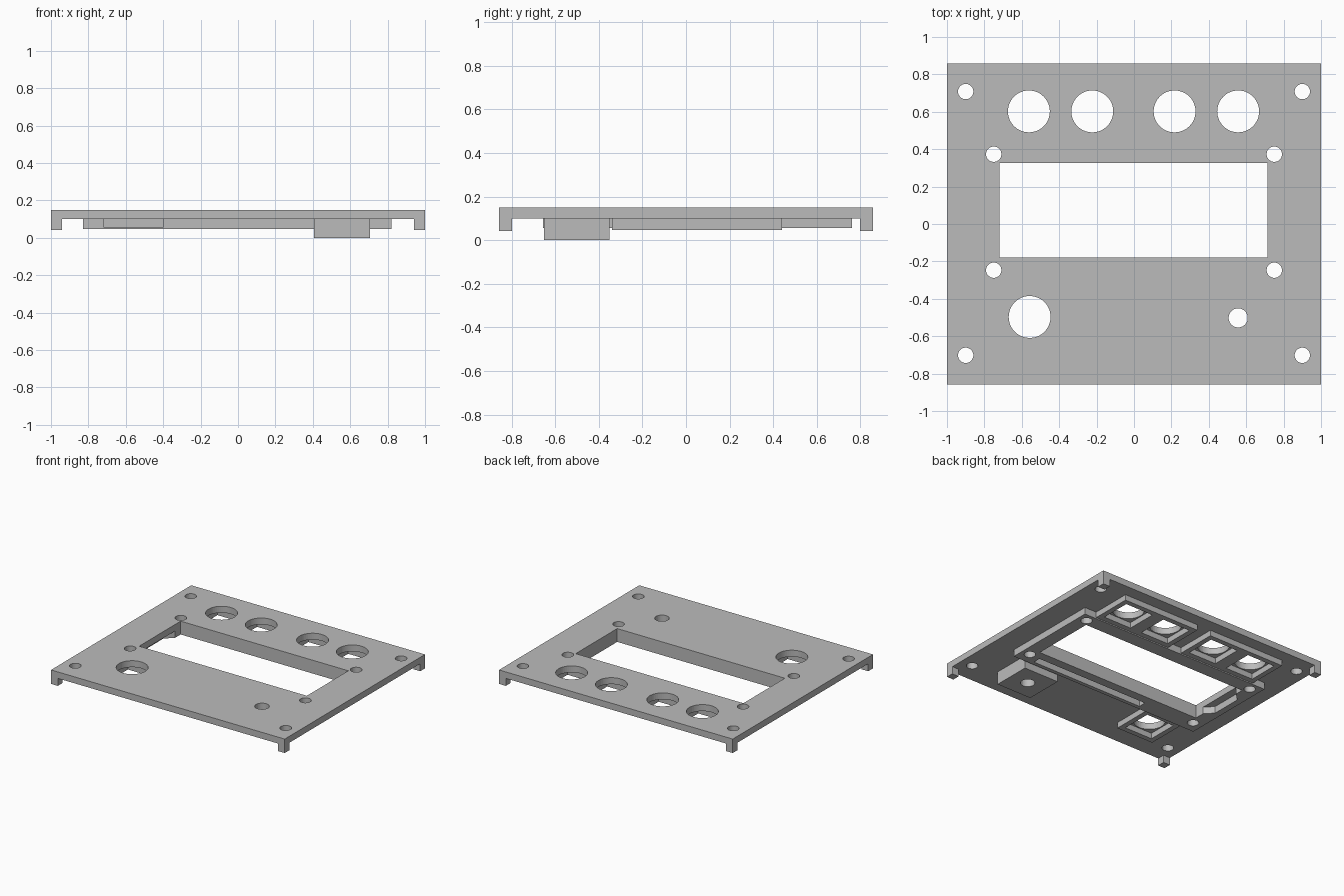
import bpy
import bmesh
from math import cos, sin, pi

old = bpy.data.objects.get("Cube")
if old:
    bpy.data.objects.remove(old, do_unlink=True)

grey = bpy.data.materials.new("panel_grey")
grey.use_nodes = True
GREY = (0.5, 0.5, 0.5, 1)
grey.diffuse_color = GREY
grey.node_tree.nodes["Principled BSDF"].inputs["Base Color"].default_value = GREY

PLATE_TOP, PLATE_LOW = 0.15, 0.10
FRAME_LOW, BEZEL_LOW = 0.047, 0.056


def prism(name, outline, z0, z1):
    """Extrude a flat outline between two heights."""
    bm = bmesh.new()
    face = bm.faces.new([bm.verts.new((x, y, z0)) for x, y in outline])
    new = bmesh.ops.extrude_face_region(bm, geom=[face])["geom"]
    verts = [v for v in new if isinstance(v, bmesh.types.BMVert)]
    bmesh.ops.translate(bm, verts=verts, vec=(0, 0, z1 - z0))
    bmesh.ops.recalc_face_normals(bm, faces=bm.faces)
    mesh = bpy.data.meshes.new(name)
    bm.to_mesh(mesh)
    bm.free()
    mesh.materials.append(grey)
    obj = bpy.data.objects.new(name, mesh)
    bpy.context.collection.objects.link(obj)
    return obj


def rect(x0, x1, y0, y1):
    return [(x0, y0), (x1, y0), (x1, y1), (x0, y1)]


def square(x, y, r):
    return rect(x - r, x + r, y - r, y + r)


def circle(x, y, r, n=48):
    return [(x + r * cos(2 * pi * i / n), y + r * sin(2 * pi * i / n)) for i in range(n)]


def cut(obj, outlines, z0=-0.1, z1=0.3):
    """Subtract prisms from an object, then discard the cutters."""
    for outline in outlines:
        cutter = prism("cutter", outline, z0, z1)
        cutter.hide_render = True
        mod = obj.modifiers.new("cut", 'BOOLEAN')
        mod.operation = 'DIFFERENCE'
        mod.solver = 'EXACT'
        mod.object = cutter
        bpy.context.view_layer.objects.active = obj
        bpy.ops.object.modifier_apply(modifier=mod.name)
        bpy.data.objects.remove(cutter, do_unlink=True)


# Openings shared by the plate and the parts beneath it
window = rect(-0.72, 0.715, -0.18, 0.327)
screen_holes = [circle(x, y, 0.041) for x in (-0.75, 0.75) for y in (-0.247, 0.373)]
corner_holes = [circle(x, y, 0.041) for x in (-0.9, 0.9) for y in (-0.702, 0.708)]
button_spots = [(-0.562, 0.602), (-0.223, 0.602), (0.217, 0.602), (0.557, 0.602), (-0.558, -0.497)]
button_holes = [circle(x, y, 0.112) for x, y in button_spots]
pockets = [square(x, y, 0.12) for x, y in button_spots]
knob_hole = circle(0.557, -0.502, 0.051)

# Main plate
plate = prism("face_plate", rect(-1, 1, -0.857, 0.857), PLATE_LOW, PLATE_TOP)
cut(plate, [window, knob_hole] + screen_holes + corner_holes + button_holes)

# Raised frame around the window, with a connector groove and a side notch
frame = prism("screen_frame", rect(-0.83, 0.82, -0.34, 0.44), FRAME_LOW, PLATE_LOW)
cut(frame, [window] + screen_holes)
cut(frame, [rect(-0.31, 0.66, -0.31, -0.25)])
cut(frame, [[(-0.70, -0.10), (-0.70, 0.26), (-0.72, 0.26), (-0.78, 0.20), (-0.78, -0.04), (-0.72, -0.10)]])

# Button bezels with square pockets
for name, outline, holes in (
        ("right_button_bezel", rect(-0.722, -0.063, 0.44, 0.762), pockets[0:2]),
        ("left_button_bezel", rect(0.057, 0.717, 0.44, 0.762), pockets[2:4]),
        ("front_button_bezel", square(-0.558, -0.497, 0.16), pockets[4:])):
    bezel = prism(name, outline, BEZEL_LOW, PLATE_LOW)
    cut(bezel, holes)

# Deep block behind the knob hole
block = prism("knob_block", square(0.557, -0.502, 0.15), 0, PLATE_LOW)
cut(block, [knob_hole])

# Corner feet
for x, side in ((-0.971, "right"), (0.971, "left")):
    for y, end in ((-0.828, "front"), (0.828, "back")):
        prism(f"{end}_{side}_foot", square(x, y, 0.029), 0.042, PLATE_LOW)
